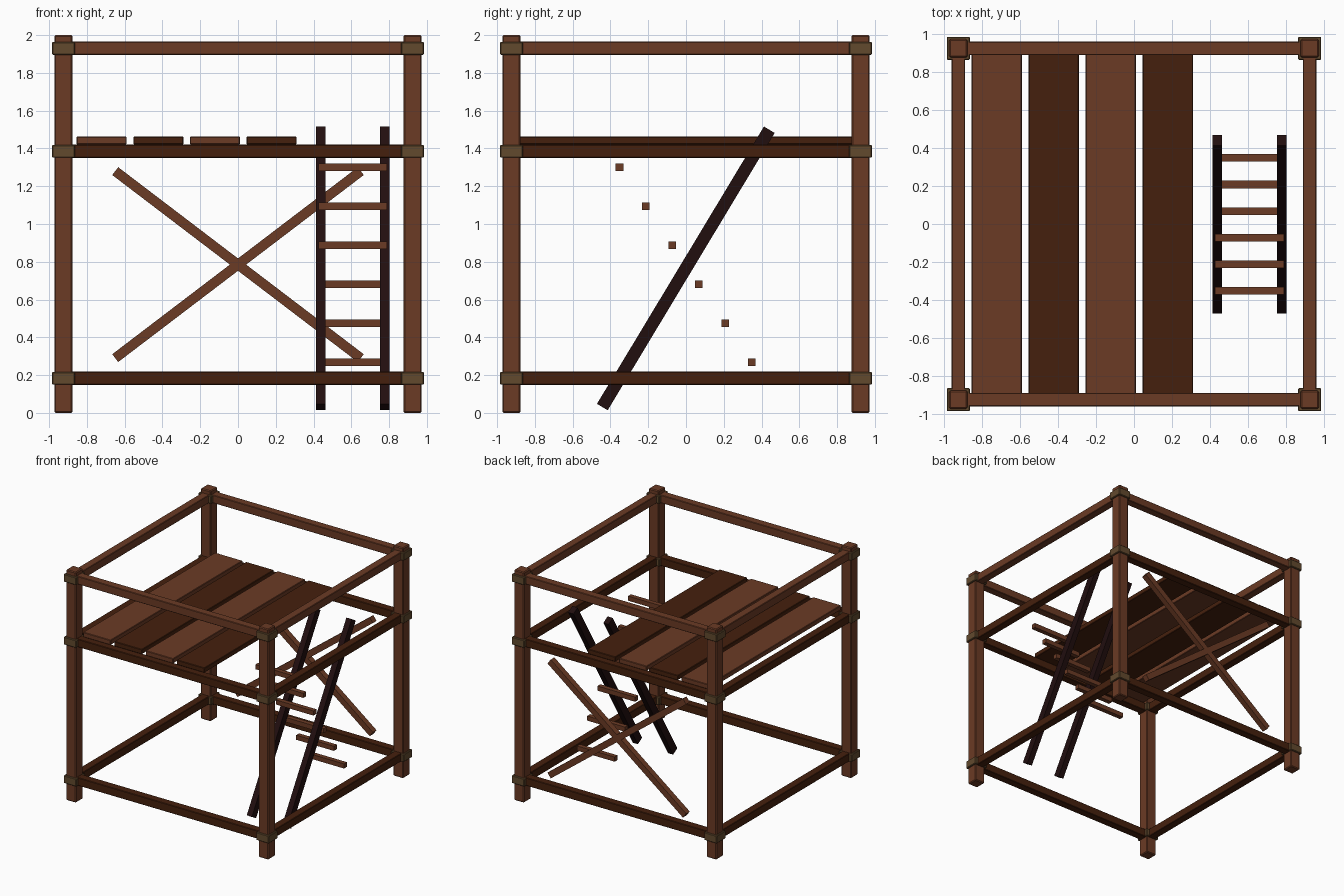
import bpy
from math import atan2, hypot
from mathutils import Vector

old = bpy.data.objects.get("Cube")
if old:
    bpy.data.objects.remove(old, do_unlink=True)


def material(name, rgb):
    m = bpy.data.materials.new(name)
    m.use_nodes = True
    m.diffuse_color = (*rgb, 1)
    m.node_tree.nodes["Principled BSDF"].inputs["Base Color"].default_value = (*rgb, 1)
    return m


light_wood = material("light wood", (0.147, 0.043, 0.018))
dark_wood = material("dark wood", (0.060, 0.0144, 0.004))
black_wood = material("blackened wood", (0.015, 0.0044, 0.0046))
rope = material("rope binding", (0.122, 0.068, 0.027))


def box(name, centre, size, mat, rotation=(0, 0, 0), bevel=0.0):
    bpy.ops.mesh.primitive_cube_add(size=1, location=centre, rotation=rotation)
    ob = bpy.context.object
    ob.name = name
    ob.scale = size
    bpy.ops.object.transform_apply(location=False, rotation=False, scale=True)
    ob.data.materials.append(mat)
    if bevel:
        mod = ob.modifiers.new("worn edges", "BEVEL")
        mod.width = bevel
        mod.segments = 1
    return ob


CORNER = 0.924
LEVELS = {"lower": (0.183, dark_wood), "deck": (1.385, dark_wood), "top": (1.93, light_wood)}

# Corner posts with a binding at every rail level
for sx, side in ((-1, "right"), (1, "left")):
    for sy, end in ((-1, "front"), (1, "back")):
        x, y = sx * CORNER, sy * CORNER
        box(f"{end}_{side}_post", (x, y, 1), (0.096, 0.096, 2), light_wood, bevel=0.007)
        for level, (z, _) in LEVELS.items():
            box(f"{end}_{side}_{level}_binding", (x, y, z), (0.122, 0.122, 0.068), rope, bevel=0.005)

# Horizontal rails around the frame
for level, (z, mat) in LEVELS.items():
    thick = 0.07
    for s, end, side in ((-1, "front", "right"), (1, "back", "left")):
        box(f"{end}_{level}_rail", (0, s * CORNER, z), (1.77, thick, thick), mat, bevel=0.004)
        box(f"{side}_{level}_rail", (s * CORNER, 0, z), (thick, 1.77, thick), mat, bevel=0.004)

# Deck planks in alternating wood
for i in range(4):
    box(f"deck_plank_{i + 1}", (-0.722 + 0.3 * i, 0, 1.442), (0.265, 1.81, 0.042),
        dark_wood if i % 2 else light_wood, bevel=0.004)

# Crossed braces at the back
run, rise = 1.3, 0.99
for s, label in ((-1, "rising"), (1, "falling")):
    box(f"{label}_back_brace", (0, CORNER, 0.785), (hypot(run, rise), 0.05, 0.052),
        light_wood, rotation=(0, s * atan2(rise, run), 0))

# Leaning ladder stiles
foot, head = Vector((0, -0.443, 0.031)), Vector((0, 0.441, 1.499))
lean = head - foot
for x, side in ((0.439, "right"), (0.777, "left")):
    middle = (foot + head) / 2
    box(f"ladder_{side}_stile", (x, middle.y, middle.z), (0.05, 0.066, lean.length),
        black_wood, rotation=(-atan2(lean.y, lean.z), 0, 0))

# Ladder rungs, stepping down towards the back
for i in range(6):
    box(f"ladder_rung_{i + 1}", (0.608, -0.352 + 0.14 * i, 1.301 - 0.2066 * i),
        (0.362, 0.04, 0.04), light_wood)
